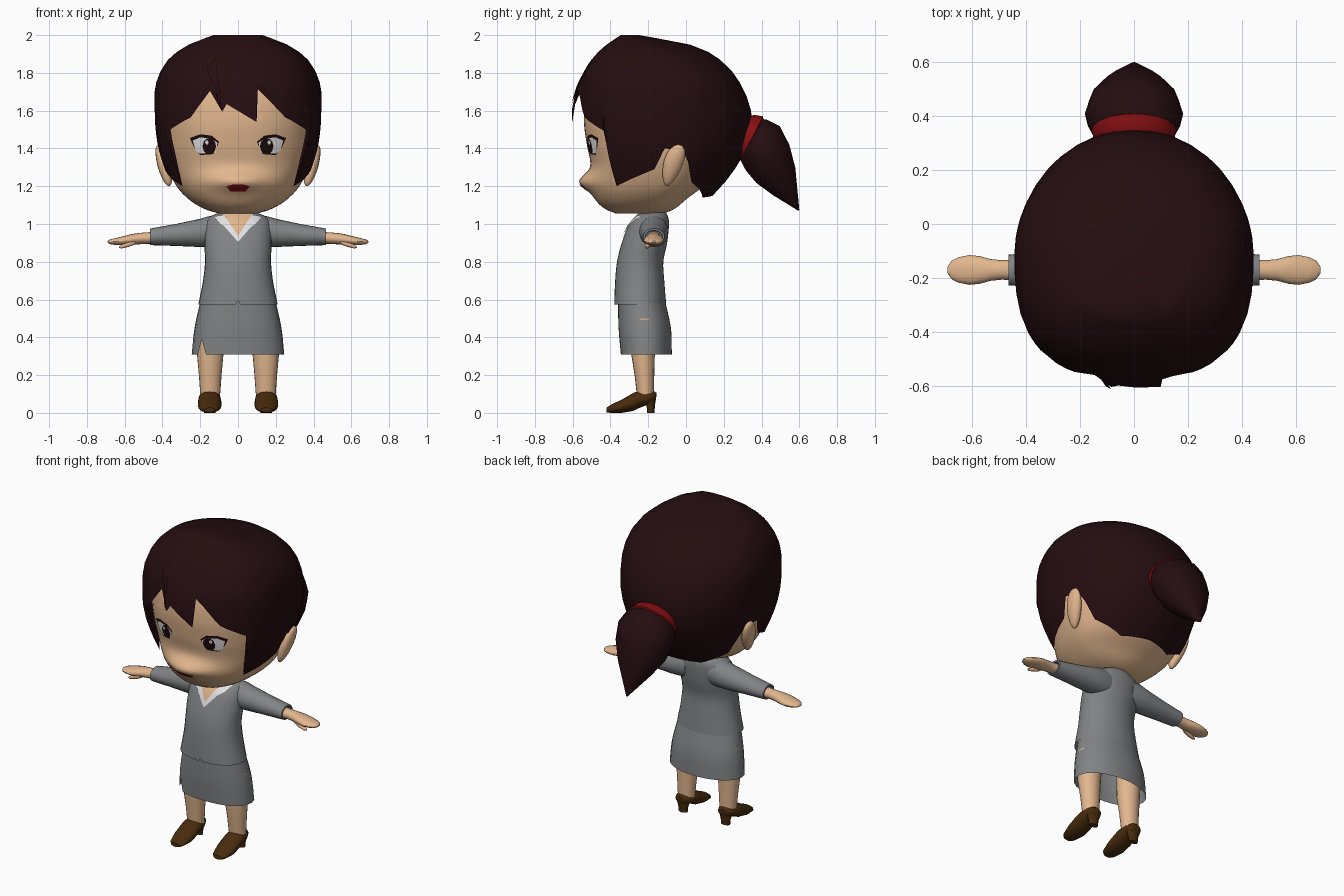
import bpy, bmesh, math
from mathutils import Vector

if "Cube" in bpy.data.objects:
    bpy.data.objects.remove(bpy.data.objects["Cube"])


def colour(name, r, g, b):
    m = bpy.data.materials.new(name)
    m.diffuse_color = (r, g, b, 1)
    m.use_nodes = True
    m.node_tree.nodes["Principled BSDF"].inputs["Base Color"].default_value = m.diffuse_color
    return m


SKIN = colour("skin", .76, .47, .27)
HAIR = colour("dark_brown_hair", .018, .004, .005)
SUIT = colour("grey_suit", .22, .227, .237)
WHITE = colour("white", .76, .76, .78)
RED = colour("red", .24, .005, .006)
SHOE = colour("brown_leather", .065, .025, .004)
DARK = colour("eye_dark", .012, .003, .003)


def make(name, verts, faces, mat):
    bm = bmesh.new()
    vs = [bm.verts.new(v) for v in verts]
    for f in faces:
        bm.faces.new([vs[i] for i in f])
    bmesh.ops.recalc_face_normals(bm, faces=bm.faces)
    me = bpy.data.meshes.new(name)
    bm.to_mesh(me)
    bm.free()
    me.materials.append(mat)
    ob = bpy.data.objects.new(name, me)
    bpy.context.collection.objects.link(ob)
    return ob


def loft(name, rings, mat, caps=(True, True)):
    n, verts, faces = len(rings[0]), [p for r in rings for p in r], []
    for i in range(len(rings) - 1):
        for j in range(n):
            k = (j + 1) % n
            faces.append((i * n + j, i * n + k, i * n + n + k, i * n + n + j))
    if caps[0]:
        faces.append(range(n))
    if caps[1]:
        faces.append(range(len(verts) - n, len(verts)))
    return make(name, verts, faces, mat)


def tube(name, sections, mat, n=20, side=1):
    """Loft of ellipses: each section is centre, half axis u, half axis v."""
    rings = []
    for c, u, v in sections:
        ring = [Vector(c) + math.cos(2 * math.pi * j / n) * Vector(u)
                + math.sin(2 * math.pi * j / n) * Vector(v) for j in range(n)]
        rings.append([(p.x * side, p.y, p.z) for p in ring])
    return loft(name, rings, mat)


def span(name, xc, sections, mat, n=20, side=1):
    """Tube whose sections span two side-view points: y1, z1, y2, z2, half width."""
    tube(name, [((xc, (a + c) / 2, (b + d) / 2), (w, 0, 0), (0, (a - c) / 2, (b - d) / 2))
                for a, b, c, d, w in sections], mat, n, side)


def smooth_at(keys, z):
    """Smooth interpolation of rows (z, values...) at height z."""
    z = min(max(z, keys[0][0]), keys[-1][0])
    i = max(k for k in range(len(keys) - 1) if keys[k][0] <= z)
    a, b = keys[i], keys[i + 1]
    p, q = keys[max(i - 1, 0)], keys[min(i + 2, len(keys) - 1)]
    h = b[0] - a[0]
    t = (z - a[0]) / h
    out = []
    for c in range(1, len(a)):
        m0 = (b[c] - p[c]) / (b[0] - p[0]) * h
        m1 = (q[c] - a[c]) / (q[0] - a[0]) * h
        out.append((2*t**3 - 3*t*t + 1) * a[c] + (t**3 - 2*t*t + t) * m0
                   + (3*t*t - 2*t**3) * b[c] + (t**3 - t*t) * m1)
    return out


class Shell:
    """Upright form: rows of z, half width, centre y, front y, back y."""

    def __init__(self, keys, n, bump=lambda x, z: 0):
        self.keys, self.n, self.bump = keys, n, bump

    def point(self, deg, z):
        hw, yc, yf, yb = smooth_at(self.keys, z)
        s, c = math.sin(math.radians(deg)), math.cos(math.radians(deg))
        n, d = (self.n, yc - yf) if c > 0 else (2, yb - yc)
        r = (abs(s / hw) ** n + abs(c / d) ** n) ** (-1 / n)
        return (r * s, yc - r * c - (self.bump(r * s, z) if c > 0 else 0), z)

    def front(self, x, z):
        hw, yc, yf, yb = smooth_at(self.keys, z)
        k = 1 - min(1, abs(x / hw)) ** self.n
        return yc - (yc - yf) * k ** (1 / self.n) - self.bump(x, z)

    def build(self, name, mat, tops, hem, rows, step, caps):
        """Rows at the fixed heights tops, then evenly down to the hem (degree, z)."""
        angles = sorted({*range(-180, 180, step), *[h[0] for h in hem if h[0] < 180]})

        def hem_z(a):
            for (a0, z0), (a1, z1) in zip(hem, hem[1:]):
                if a0 <= a <= a1:
                    return z0 + (z1 - z0) * (a - a0) / (a1 - a0)
        rings = [[self.point(a, z) for a in angles] for z in tops]
        for i in range(1, rows + 1):
            rings.append([self.point(a, tops[-1] + (hem_z(a) - tops[-1]) * i / rows) for a in angles])
        return loft(name, rings, mat, caps)

    def plate(self, name, outline, mat, lift, side=1):
        """Thin painted detail laid on the front of the form."""
        pts = []
        for (x0, z0), (x1, z1) in zip(outline, outline[1:] + outline[:1]):
            pts += [(x0 + (x1 - x0) * k / 4, z0 + (z1 - z0) * k / 4) for k in range(4)]
        cx, cz = (sum(p[k] for p in pts) / len(pts) for k in (0, 1))
        rings = []
        for f in (1, .7, .4, .1):
            flat = [(cx + (x - cx) * f, cz + (z - cz) * f) for x, z in pts]
            rings.append([(x * side, self.front(x * side, z) - lift, z) for x, z in flat])
        ob = loft(name, rings, mat, (False, True))
        if sum(p.normal.y for p in ob.data.polygons) > 0:
            ob.data.flip_normals()


def oval(x, z, rx, rz, n=10):
    return [(x + rx * math.cos(2 * math.pi * k / n), z + rz * math.sin(2 * math.pi * k / n)) for k in range(n)]


# Head with a small muzzle bump
head = Shell([(1.055, .10, -.25, -.37, -.12), (1.08, .18, -.21, -.43, -.06), (1.13, .26, -.17, -.48, .0),
              (1.2, .325, -.13, -.505, .09), (1.32, .38, -.12, -.505, .19), (1.42, .4, -.12, -.525, .25),
              (1.55, .41, -.12, -.54, .29), (1.7, .40, -.12, -.52, .26), (1.85, .33, -.14, -.44, .14),
              (1.93, .15, -.2, -.33, -.05)], 2.3,
             lambda x, z: .06 * math.exp(-((z - 1.225) / .048) ** 2 - (x / .14) ** 2))
head.build("head", SKIN, [1.93], [(-180, 1.055), (180, 1.055)], 50, 6, (True, True))

# Face details
for s in (1, -1):
    head.plate("eyelash", [(.255, 1.455), (.2, 1.475), (.14, 1.468), (.1, 1.435), (.13, 1.37), (.2, 1.365),
                           (.235, 1.41)], DARK, .003, s)
    head.plate("eye_white", [(.24, 1.442), (.2, 1.459), (.14, 1.452), (.108, 1.43), (.12, 1.38), (.2, 1.372),
                             (.225, 1.39)], WHITE, .005, s)
    head.plate("iris", oval(.152, 1.412, .036, .044), DARK, .007, s)
    head.plate("eye_glint", oval(.165, 1.432, .01, .012, 6), WHITE, .009, s)
head.plate("lips", [(-.062, 1.2), (-.03, 1.208), (.03, 1.208), (.062, 1.2), (.04, 1.172), (-.04, 1.172)], RED, .005)

# Ears
for s in (1, -1):
    rows = []
    for k in range(11):
        t = math.pi * (k + .15) / 10.3
        h, r = -math.cos(t), math.sin(t)
        rows.append(((.393 + .028 * h, -.07 + .03 * h, 1.31 + .11 * h), (.034 * r, 0, 0),
                     (0, (.052 + .014 * h) * r, 0)))
    tube("ear", rows, SKIN, 16, s)

# Hair cap with a cut fringe, side locks and nape
hair = Shell([(1.13, .30, -.12, -.44, .12), (1.2, .35, -.12, -.475, .19), (1.34, .405, -.12, -.53, .29),
              (1.45, .43, -.12, -.565, .335), (1.57, .44, -.12, -.575, .35), (1.74, .435, -.12, -.56, .29),
              (1.87, .37, -.15, -.50, .18), (1.95, .26, -.22, -.42, .02), (2.0, .13, -.3, -.345, -.25)], 2.7,
             lambda x, z: .03 * max(0, min(1, (1.8 - z) / .2)) if abs(x) < .12 else 0)
nape = [(50, 1.2), (83, 1.29), (91, 1.4), (104, 1.39), (109, 1.33), (115, 1.22), (140, 1.14), (180, 1.15)]
fringe = [(-49, 1.495), (-31, 1.565), (-18.6, 1.705), (-10.5, 1.595), (-7.5, 1.635), (12.3, 1.54),
          (13.3, 1.715), (31, 1.565), (49, 1.495)]
hair.build("hair", HAIR, [2.0, 1.985, 1.95, 1.91, 1.87, 1.81, 1.75],
           [(-a, z) for a, z in reversed(nape)] + fringe + nape, 8, 9, (True, False))
hair.plate("fringe_strand", [(-.165, 1.82), (-.12, 1.88), (-.085, 1.6)], HAIR, .009)

# Ponytail and hair tie
span("hair_tie", 0, [(.34, 1.57, .26, 1.35, .14), (.36, 1.578, .275, 1.343, .15), (.408, 1.57, .287, 1.335, .157),
                     (.41, 1.55, .3, 1.345, .14)], RED)
span("ponytail", 0, [(.395, 1.56, .285, 1.345, .145), (.43, 1.555, .292, 1.325, .17), (.50, 1.52, .315, 1.28, .182),
                     (.55, 1.42, .37, 1.215, .165), (.58, 1.3, .46, 1.15, .11), (.60, 1.075, .595, 1.07, .004)],
     HAIR, 14)

# Jacket with neckline
jacket = Shell([(.575, .21, -.24, -.38, -.105), (.7, .185, -.24, -.375, -.115), (.8, .175, -.24, -.365, -.12),
                (.9, .178, -.22, -.34, -.1), (1.0, .175, -.19, -.3, -.09), (1.04, .15, -.18, -.265, -.095),
                (1.06, .10, -.175, -.245, -.105)], 2.3)
jacket.build("jacket", SUIT, [1.06], [(-180, .575), (-5, .575), (0, .595), (5, .575), (180, .575)],
             24, 10, (True, False))
jacket.plate("neckline", [(0, .925), (.08, 1.052), (-.08, 1.052)], SKIN, .003)
for s in (1, -1):
    jacket.plate("collar", [(0, .905), (0, .937), (.075, 1.05), (.128, 1.04), (.105, 1.01), (.07, .985)],
                 WHITE, .007, s)
span("neck", 0, [(-.245, 1.0, -.11, 1.0, .085), (-.245, 1.1, -.11, 1.1, .085)], SKIN)

# Skirt with a small slit
skirt = Shell([(.31, .245, -.21, -.345, -.075), (.45, .23, -.215, -.357, -.08), (.61, .195, -.235, -.36, -.115)], 2.3)
skirt.build("skirt", SUIT, [.61], [(-180, .31), (-70, .31), (-64, .39), (-58, .31), (180, .31)], 8, 10, (True, False))


def along_x(rows):
    return [((x, -.17, z), (0, ry, 0), (0, 0, rz)) for x, z, ry, rz in rows]


for s in (1, -1):
    # Sleeve, forearm and hand
    tube("sleeve", along_x([(.08, .965, .07, .085), (.15, .96, .078, .082), (.2, .953, .075, .075),
                            (.33, .942, .065, .058), (.465, .932, .057, .044), (.465, .93, .047, .036),
                            (.43, .93, .045, .034)]), SUIT, 20, s)
    tube("forearm_and_hand", along_x([(.42, .928, .038, .032), (.49, .925, .036, .03), (.53, .922, .04, .03),
                                      (.57, .917, .051, .028), (.61, .911, .055, .024), (.65, .907, .047, .018),
                                      (.675, .906, .034, .013), (.69, .906, .012, .005)]), SKIN, 16, s)
    tube("thumb", [((.545, -.195, .905), (0, .016, 0), (0, 0, .014)), ((.58, -.203, .892), (0, .015, 0), (0, 0, .014)),
                   ((.615, -.205, .88), (0, .012, 0), (0, 0, .01)), ((.63, -.205, .877), (0, .004, 0), (0, 0, .004))],
         SKIN, 10, s)
    # Leg
    span("leg", .147, [(-.295, .5, -.15, .5, .075), (-.29, .31, -.165, .31, .07), (-.272, .2, -.168, .2, .06),
                       (-.26, .09, -.17, .09, .052)], SKIN, 20, s)
    # Shoe and heel
    span("shoe", .15, [(-.42, .028, -.42, .003, .03), (-.4, .042, -.4, 0, .047), (-.34, .07, -.34, 0, .062),
                       (-.28, .105, -.28, .01, .062), (-.255, .115, -.25, .025, .06), (-.2, .115, -.2, .045, .058),
                       (-.165, .113, -.165, .055, .04), (-.155, .105, -.16, .065, .02)], SHOE, 16, s)
    span("heel", .15, [(-.205, 0, -.167, 0, .03), (-.208, .03, -.165, .03, .032), (-.22, .075, -.16, .075, .045)],
         SHOE, 12, s)

# Smooth shading with sharp rims
for ob in bpy.context.collection.objects:
    ob.select_set(True)
    bpy.context.view_layer.objects.active = ob
bpy.ops.object.shade_smooth_by_angle(angle=math.radians(45))
